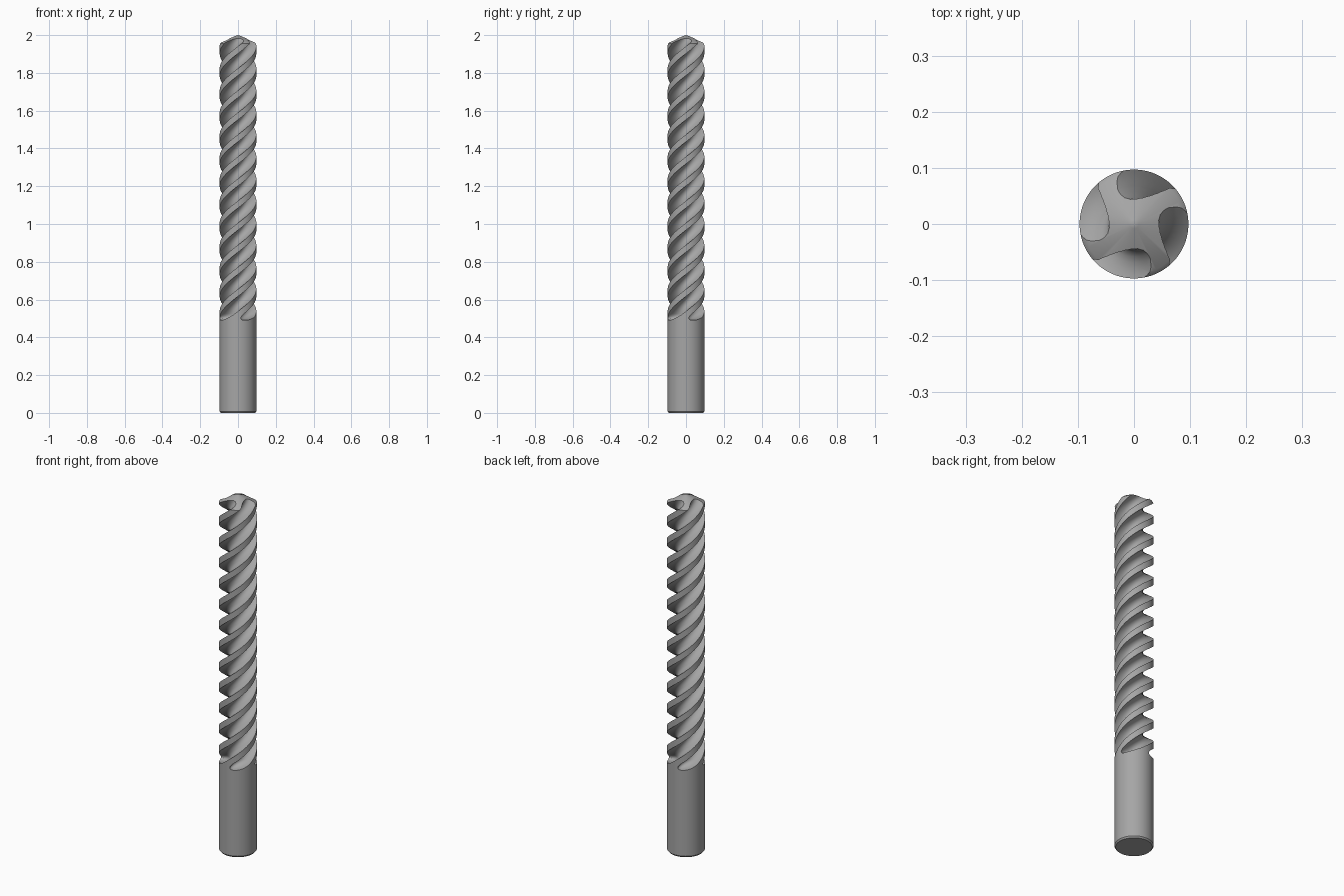
import bpy, bmesh, math

if "Cube" in bpy.data.objects:
    bpy.data.objects.remove(bpy.data.objects["Cube"])

RADIUS, FLUTES, PITCH = 0.097, 4, 0.4675
FLUTE_BOTTOM, TOP = 0.49, 2.0
GROOVE_CENTRE, GROOVE_RADIUS = 0.094, 0.050

steel = bpy.data.materials.new("steel grey")
steel.diffuse_color = (0.38, 0.38, 0.38, 1)
steel.use_nodes = True
steel.node_tree.nodes["Principled BSDF"].inputs["Base Color"].default_value = steel.diffuse_color


def new_object(name, bm):
    bmesh.ops.recalc_face_normals(bm, faces=bm.faces)
    mesh = bpy.data.meshes.new(name)
    bm.to_mesh(mesh)
    bm.free()
    mesh.materials.append(steel)
    obj = bpy.data.objects.new(name, mesh)
    bpy.context.collection.objects.link(obj)
    return obj


def bridge(bm, a, b):
    n = len(a)
    for i in range(n):
        bm.faces.new((a[i], a[(i + 1) % n], b[(i + 1) % n], b[i]))


# Drill body: round bar with a chamfered foot and a shallow conical point
bm = bmesh.new()
SEG = 96
profile = [(RADIUS - 0.006, 0), (RADIUS, 0.008), (RADIUS, 0.45)]
profile += [(RADIUS, 0.45 + 1.505 * i / 60) for i in range(1, 61)]
profile += [(0.09, 1.963), (0.008, 1.998)]
rings = [[bm.verts.new((r * math.cos(2 * math.pi * i / SEG),
                        r * math.sin(2 * math.pi * i / SEG), z))
          for i in range(SEG)] for r, z in profile]
for a, b in zip(rings, rings[1:]):
    bridge(bm, a, b)
bm.faces.new(rings[0][::-1])
apex = bm.verts.new((0, 0, TOP))
for i in range(SEG):
    bm.faces.new((rings[-1][i], rings[-1][(i + 1) % SEG], apex))
drill = new_object("drill_body", bm)

# Helical flute cutters: round section climbing the bar, rounded lower end
bm = bmesh.new()
SIDES, END = 28, 0.035
heights = [FLUTE_BOTTOM + END * (1 - math.cos(math.pi / 2 * i / 8)) for i in range(1, 9)]
z = heights[-1]
while z < TOP + 0.03:
    z += 0.0125
    heights.append(z)
for f in range(FLUTES):
    rings = []
    for z in heights:
        t = min(1, (z - FLUTE_BOTTOM) / END)
        size = GROOVE_RADIUS * math.sqrt(1 - (1 - t) ** 2)
        turn = 2 * math.pi * ((z - 1.98) / PITCH + f / FLUTES)
        ca, sa = math.cos(turn), math.sin(turn)
        ring = []
        for i in range(SIDES):
            p = 2 * math.pi * (i + 0.5) / SIDES
            u, v = GROOVE_CENTRE + size * math.cos(p), size * math.sin(p)
            ring.append(bm.verts.new((u * ca - v * sa, u * sa + v * ca, z)))
        rings.append(ring)
    for a, b in zip(rings, rings[1:]):
        bridge(bm, a, b)
    bm.faces.new(rings[0][::-1])
    bm.faces.new(rings[-1])
bmesh.ops.triangulate(bm, faces=bm.faces)
cutter = new_object("flute_cutter", bm)
cutter.hide_render = True

# Cut the flutes, then drop the cutter
cut = drill.modifiers.new("flutes", 'BOOLEAN')
cut.operation, cut.solver, cut.object = 'DIFFERENCE', 'EXACT', cutter
bpy.context.view_layer.objects.active = drill
drill.select_set(True)
bpy.ops.object.modifier_apply(modifier="flutes")
bpy.data.objects.remove(cutter)
bpy.ops.object.shade_smooth_by_angle(angle=math.radians(30))
